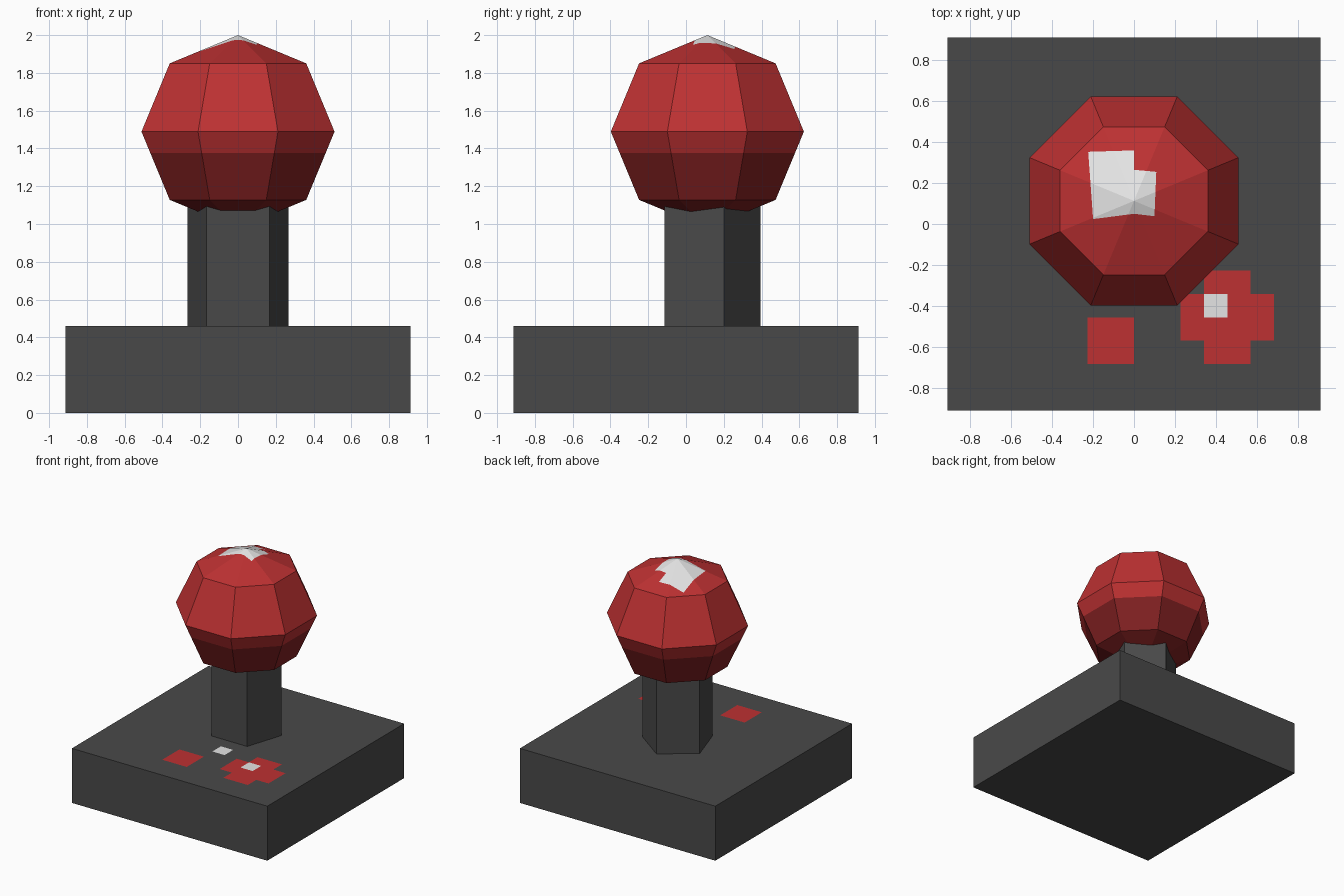
import bpy, bmesh, math
from mathutils import Vector, Matrix

if "Cube" in bpy.data.objects:
    bpy.data.objects.remove(bpy.data.objects["Cube"])


def material(name, r, g, b):
    lin = lambda c: ((c / 255 + 0.055) / 1.055) ** 2.4 if c > 10 else c / 255 / 12.92
    m = bpy.data.materials.new(name)
    m.diffuse_color = (lin(r), lin(g), lin(b), 1)
    m.use_nodes = True
    m.node_tree.nodes["Principled BSDF"].inputs["Base Color"].default_value = m.diffuse_color
    return m


MATS = [material("dark grey", 73, 73, 73), material("red", 190, 49, 50),
        material("dark red", 131, 33, 34), material("off white", 229, 229, 229)]
GREY, RED, DARK, WHITE = range(4)


def finish(name, bm):
    me = bpy.data.meshes.new(name)
    bm.to_mesh(me)
    bm.free()
    for m in MATS:
        me.materials.append(m)
    ob = bpy.data.objects.new(name, me)
    bpy.context.collection.objects.link(ob)


def paint(bm, quad, mat, zmin):
    """Cut a convex outline (counter-clockwise, seen from above) into the
    faces lying above zmin and colour what is inside it."""
    sides = [(Vector((*a, 0)), Vector((b[1] - a[1], a[0] - b[0], 0)).normalized())
             for a, b in zip(quad, quad[1:] + quad[:1])]
    top = lambda: [f for f in bm.faces
                   if f.normal.z > 0.3 and f.calc_center_median().z > zmin]
    for co, no in sides:
        fs = top()
        geom = fs + list({e for f in fs for e in f.edges}) + list({v for f in fs for v in f.verts})
        bmesh.ops.bisect_plane(bm, geom=geom, dist=1e-5, plane_co=co, plane_no=no)
        bm.normal_update()
    for f in top():
        c = f.calc_center_median()
        if all((c - co).dot(no) < 0 for co, no in sides):
            f.material_index = mat


# Square base with painted spots on a 16 x 16 cell layout
HALF, BASE_H = 0.912, 0.46
CELL = HALF / 8
bm = bmesh.new()
bmesh.ops.create_cube(bm, size=1, matrix=Matrix.Translation((0, 0, BASE_H / 2))
                      @ Matrix.Diagonal((2 * HALF, 2 * HALF, BASE_H, 1)))
bm.normal_update()
for x0, y0, x1, y1, mat in [(-2, -6, 0, -4, RED), (2, -5, 6, -3, RED),
                            (3, -6, 5, -2, RED), (3, -4, 4, -3, WHITE),
                            (0, -3, 1, -2, WHITE)]:
    x0, y0, x1, y1 = (v * CELL for v in (x0, y0, x1, y1))
    paint(bm, [(x0, y0), (x1, y0), (x1, y1), (x0, y1)], mat, BASE_H - 0.01)
finish("base", bm)

# Five-sided stem, flat side to the front
CY = 0.113
Z0, Z1 = BASE_H, 1.15
bm = bmesh.new()
bmesh.ops.create_cone(bm, cap_ends=True, segments=5, radius1=0.282, radius2=0.282, depth=Z1 - Z0)
top_angle = max(bm.verts, key=lambda v: v.co.y).co
bmesh.ops.rotate(bm, verts=bm.verts, matrix=Matrix.Rotation(
    math.pi / 2 - math.atan2(top_angle.y, top_angle.x), 3, 'Z'))
bmesh.ops.translate(bm, verts=bm.verts, vec=(0, CY, (Z0 + Z1) / 2))
finish("stem", bm)

# Eight-sided ball: red above, dark red below, white patch on the crown
R, CZ = 0.511, 1.489
RXY = R / math.cos(math.pi / 8)
bm = bmesh.new()
bmesh.ops.create_uvsphere(bm, u_segments=8, v_segments=4, radius=1)
bmesh.ops.transform(bm, verts=bm.verts, matrix=Matrix.Translation((0, CY, CZ))
                    @ Matrix.Diagonal((RXY, RXY, R, 1)) @ Matrix.Rotation(math.pi / 8, 4, 'Z'))
bmesh.ops.bisect_plane(bm, geom=bm.verts[:] + bm.edges[:] + bm.faces[:], dist=1e-5,
                       plane_co=(0, 0, 1.375), plane_no=(0, 0, 1))
bm.normal_update()
for f in bm.faces:
    f.material_index = RED if f.calc_center_median().z > 1.375 else DARK
for quad in ([(-0.2, 0.024), (0, 0.05), (0, 0.36), (-0.224, 0.353)],
             [(0, 0.05), (0.1, 0.038), (0.109, 0.255), (0, 0.265)]):
    paint(bm, quad, WHITE, 1.851)
finish("ball", bm)
